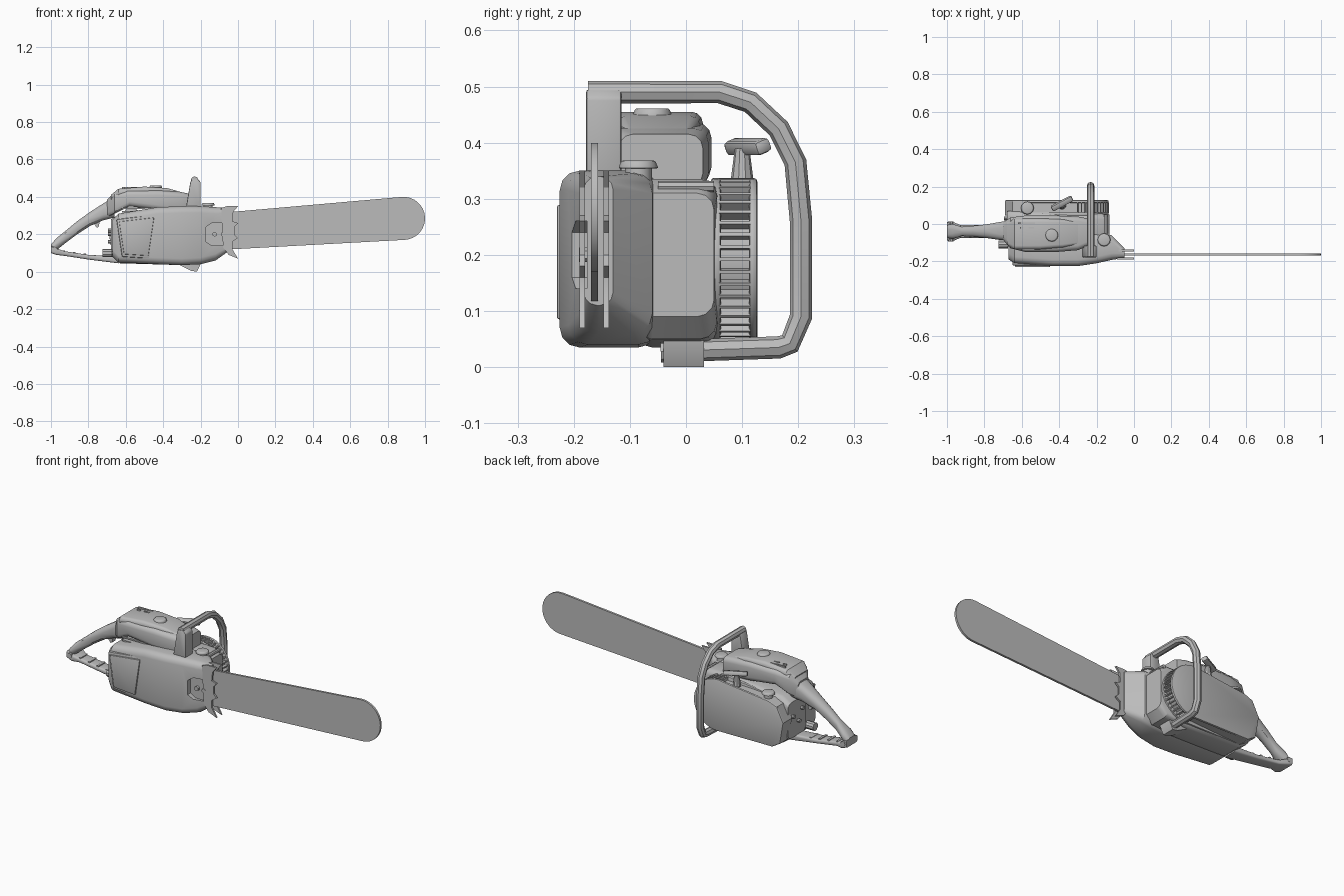
import bpy, bmesh, math
from mathutils import Vector, Matrix

start = bpy.data.objects.get("Cube")
if start:
    bpy.data.objects.remove(start, do_unlink=True)

grey = bpy.data.materials.new("plain grey")
grey.use_nodes = True
colour = (.5, .5, .5, 1)
grey.diffuse_color = colour
grey.node_tree.nodes["Principled BSDF"].inputs["Base Color"].default_value = colour


def finish(name, bm, bevel=0):
    """Turn a bmesh into a named, softly shaded object."""
    bmesh.ops.recalc_face_normals(bm, faces=bm.faces)
    if bevel:
        sharp = [e for e in bm.edges if e.calc_face_angle(0) > math.radians(40)]
        bmesh.ops.bevel(bm, geom=sharp, offset=bevel, segments=2, profile=.5, affect='EDGES')
    mesh = bpy.data.meshes.new(name)
    bm.to_mesh(mesh)
    bm.free()
    mesh.materials.append(grey)
    obj = bpy.data.objects.new(name, mesh)
    bpy.context.collection.objects.link(obj)
    return obj


def prism(name, outline, y0, y1, bevel=0):
    """Extrude an x-z outline along y."""
    bm = bmesh.new()
    face = bm.faces.new([bm.verts.new((x, y0, z)) for x, z in outline])
    new = bmesh.ops.extrude_face_region(bm, geom=[face])["geom"]
    bmesh.ops.translate(bm, vec=(0, y1 - y0, 0),
                        verts=[v for v in new if isinstance(v, bmesh.types.BMVert)])
    return finish(name, bm, bevel)


def loft(name, sections, radius):
    """Skin rounded rectangles given as x, y0, y1, z0, z1."""
    bm = bmesh.new()
    rings = []
    for x, y0, y1, z0, z1 in sections:
        r = min(radius, (y1 - y0) * .45, (z1 - z0) * .45)
        corners = [(y1 - r, z1 - r), (y0 + r, z1 - r), (y0 + r, z0 + r), (y1 - r, z0 + r)]
        ring = []
        for i, (y, z) in enumerate(corners):
            for step in range(4):
                a = math.radians(90 * i + 30 * step)
                ring.append(bm.verts.new((x, y + r * math.cos(a), z + r * math.sin(a))))
        rings.append(ring)
    for a, b in zip(rings, rings[1:]):
        for i in range(len(a)):
            j = (i + 1) % len(a)
            bm.faces.new((a[i], a[j], b[j], b[i]))
    bm.faces.new(rings[0])
    bm.faces.new(rings[-1])
    return finish(name, bm)


def box(name, centre, size, rot=None, bevel=0):
    bm = bmesh.new()
    turn = rot or Matrix.Identity(4)
    bmesh.ops.create_cube(bm, size=1, matrix=Matrix.Translation(centre) @ turn @ Matrix.Diagonal((*size, 1)))
    return finish(name, bm, bevel)


def cylinder(name, centre, radius, depth, axis='Z', sides=16, top=None, bevel=0):
    bm = bmesh.new()
    turn = Vector((0, -1, 0) if axis == 'Y' else (-1, 0, 0) if axis == 'X' else (0, 0, 1))
    turn = turn.to_track_quat('Z', 'Y').to_matrix().to_4x4()
    bmesh.ops.create_cone(bm, cap_ends=True, segments=sides, radius1=radius, depth=depth,
                          radius2=radius if top is None else top,
                          matrix=Matrix.Translation(centre) @ turn)
    return finish(name, bm, bevel)


def tube(name, path, radius):
    curve = bpy.data.curves.new(name, 'CURVE')
    curve.dimensions = '3D'
    curve.bevel_depth = radius
    curve.bevel_resolution = 2
    curve.use_fill_caps = True
    line = curve.splines.new('POLY')
    line.points.add(len(path) - 1)
    for point, co in zip(line.points, path):
        point.co = (*co, 1)
    temp = bpy.data.objects.new(name, curve)
    bpy.context.collection.objects.link(temp)
    bpy.context.view_layer.update()
    bm = bmesh.new()
    bm.from_mesh(temp.to_mesh())
    bpy.data.objects.remove(temp, do_unlink=True)
    return finish(name, bm)


def arc(cx, cz, r, first, last, count):
    angles = [math.radians(first + (last - first) * i / (count - 1)) for i in range(count)]
    return [(cx + r * math.cos(a), cz + r * math.sin(a)) for a in angles]


# Guide bar with a round nose
prism("guide_bar", [(-.12, .11), (-.03, .12)] + arc(.885, .285, .115, -86, 94, 17)
      + [(-.03, .32), (-.12, .31)], -.169, -.157)

# Clutch side cover with a pocket for the bar nuts
cover = loft("clutch_cover", [
    (-.67, -.19, -.05, .08, .28), (-.64, -.21, -.05, .05, .31),
    (-.43, -.225, -.05, .04, .345), (-.3, -.225, -.05, .035, .35),
    (-.2, -.21, -.05, .04, .35), (-.12, -.192, -.06, .06, .345),
    (-.05, -.182, -.13, .11, .34)], .035)
cutter = prism("pocket_cutter", [(-.17, .16), (-.14, .14), (.02, .14), (.02, .26), (-.14, .26), (-.17, .24)],
               -.3, -.176)
cutter.hide_render = True
cut = cover.modifiers.new("pocket", 'BOOLEAN')
cut.operation = 'DIFFERENCE'
cut.object = cutter
bpy.context.view_layer.update()
bm = bmesh.new()
bm.from_object(cover, bpy.context.evaluated_depsgraph_get())
cover.modifiers.clear()
bm.to_mesh(cover.data)
bm.free()
bpy.data.objects.remove(cutter, do_unlink=True)
for x in (-.125, -.08):
    cylinder("bar_nut", (x, -.182, .2), .013, .018, 'Y', 6)

# Framed side panel
panel = [(-.65, .28), (-.435, .305), (-.47, .07), (-.62, .08)]
prism("panel_frame", panel, -.222, -.19, .006)
prism("side_panel", [(-.54 + (x + .54) * .87, .185 + (z - .185) * .87) for x, z in panel], -.23, -.2, .004)

# Bumper spikes on both sides of the bar
spikes = [(-.09, .34), (-.06, .35), (0, .35), (-.025, .32), (-.03, .27), (0, .26), (-.02, .24),
          (-.02, .2), (0, .18), (-.03, .16), (-.03, .12), (0, .07), (-.05, .09), (-.08, .13)]
for y in (-.19, -.147):
    prism("bumper_spikes", spikes, y, y + .01)

# Crankcase between the covers
loft("crankcase", [(-.68, -.09, .07, .08, .28), (-.63, -.09, .07, .045, .31),
                   (-.3, -.09, .06, .035, .335), (-.17, -.09, .055, .05, .335),
                   (-.13, -.09, .05, .09, .31)], .03)
cylinder("front_rod", (-.15, 0, .322), .01, .1, 'Y', 8)


# Starter cover: two rims, a core, and cooling fins around the front
def starter(r):
    return arc(-.28, .192, r, -95, 105, 17) + [(-.6, .3), (-.65, .28), (-.69, .2), (-.67, .08), (-.62, .05)]


prism("starter_core", starter(.125), .05, .12)
prism("starter_inner_rim", starter(.145), .045, .062, .004)
prism("starter_outer_rim", starter(.145), .112, .127, .006)
for i in range(22):
    a = math.radians(-90 + 9 * i)
    spot = (-.28 + .132 * math.cos(a), .087, .192 + .132 * math.sin(a))
    box("cooling_fin", spot, (.026, .056, .006), Matrix.Rotation(-a, 4, 'Y'))

# Pull cord grip
cylinder("pull_stem", (-.385, .1, .355), .022, .07, top=.013, sides=10)
box("pull_grip", (-.385, .11, .393), (.125, .032, .026),
    Matrix.Rotation(math.radians(28), 4, 'Z') @ Matrix.Rotation(math.radians(20), 4, 'X'), .008)

# Filler caps and the cover knob
for name, x, y, z in (("fuel_cap", -.57, .085, .32), ("oil_cap", -.16, -.085, .355), ("cover_knob", -.44, -.06, .448)):
    cylinder(name + "_neck", (x, y, z - .012), .024, .03)
    cylinder(name, (x, y, z + .006), .036, .014, sides=12, top=.03, bevel=.003)

# Top cover and its raised lid
loft("top_cover", [(-.7, -.085, .01, .29, .385), (-.66, -.13, .035, .31, .425), (-.58, -.15, .045, .35, .435),
                   (-.42, -.15, .045, .33, .435), (-.3, -.14, .04, .32, .425),
                   (-.25, -.12, .03, .32, .415)], .025)
loft("cover_lid", [(-.68, -.11, .01, .38, .41), (-.64, -.135, .03, .4, .443), (-.5, -.135, .03, .41, .455),
                   (-.38, -.125, .025, .41, .447), (-.3, -.11, .01, .4, .425)], .02)
for x, y, length in ((-.575, .005, .09), (-.6, -.02, .02), (-.55, -.02, .03)):
    box("lid_slot", (x, y, .449), (length, .008, .01))

# Cylinder fins under the cover
for z in (.3, .32, .34, .36):
    box("cylinder_fin", (-.52, -.085, z), (.2, .11, .008))

# Front handle, its post and its foot
loop = [(-.175, .49), (.06, .49), (.115, .472), (.165, .425), (.195, .365), (.205, .26),
        (.205, .09), (.185, .042), (.165, .035), (-.045, .028)]
tube("front_handle", [(-.232, y, z) for y, z in loop], .02)
prism("handle_post", [(-.28, .33), (-.255, .48), (-.245, .495), (-.215, .495), (-.2, .48), (-.2, .33)],
      -.178, -.115, .005)
prism("handle_foot", [(-.34, .05), (-.25, .005), (-.22, 0), (-.2, .04), (-.2, .08), (-.32, .08)], -.04, .032)

# Rear handle, trigger and lower guard
loft("rear_handle", [(-1, -.075, -.005, .1, .145), (-.97, -.08, 0, .115, .18), (-.92, -.065, -.015, .155, .22),
                     (-.86, -.068, -.01, .2, .27), (-.79, -.075, -.002, .245, .32),
                     (-.72, -.085, .01, .275, .365), (-.66, -.09, .02, .29, .4)], .03)
loft("rear_guard", [(-1, -.088, .01, .1, .14), (-.97, -.092, .012, .09, .125), (-.93, -.075, -.005, .085, .11),
                    (-.8, -.075, -.005, .065, .09), (-.64, -.08, 0, .045, .08)], .01)
prism("trigger", [(-.78, .27), (-.755, .235), (-.745, .24), (-.74, .265), (-.71, .29), (-.76, .31)], -.05, -.02)
for y in (-.087, .007):
    cylinder("handle_bolt", (-.98, y, .12), .014, .012, 'Y', 8)
for i in range(5):
    box("guard_rib", (-.93 + .055 * i, -.04, .108 - .008 * i), (.012, .06, .012))

# Controls on the rear wall
cylinder("choke_knob", (-.7, -.11, .1), .022, .05, 'X', 10)
cylinder("choke_stem", (-.67, -.11, .1), .01, .06, 'X', 8)
for y, z in ((-.02, .16), (-.05, .22), (.03, .2)):
    cylinder("rear_screw", (-.685, y, z), .01, .02, 'X', 8)

# Soft shading with crisp edges
bpy.ops.object.select_all(action='DESELECT')
for obj in bpy.context.collection.objects:
    if obj.type == 'MESH':
        obj.select_set(True)
        bpy.context.view_layer.objects.active = obj
bpy.ops.object.shade_smooth_by_angle(angle=math.radians(32))
